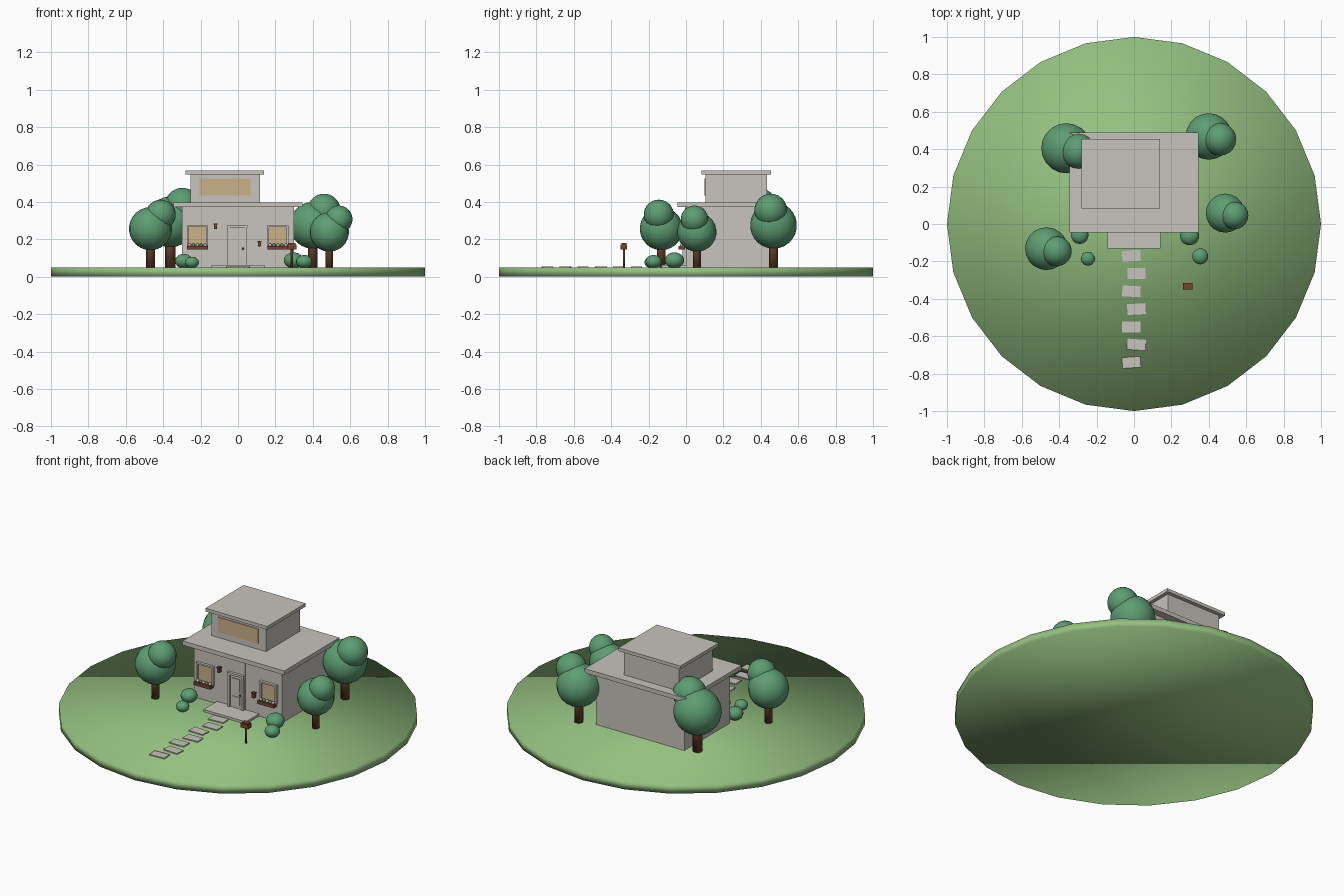
import bpy, math
from mathutils import Vector

cube = bpy.data.objects.get("Cube")
if cube:
    bpy.data.objects.remove(cube, do_unlink=True)


def material(name, rgb):
    m = bpy.data.materials.new(name)
    m.use_nodes = True
    m.diffuse_color = (*rgb, 1)
    m.node_tree.nodes["Principled BSDF"].inputs["Base Color"].default_value = (*rgb, 1)
    return m


GRASS = material("grass green", (0.30, 0.53, 0.22))
LEAF = material("leaf green", (0.11, 0.34, 0.17))
BARK = material("bark brown", (0.14, 0.055, 0.025))
STONE = material("warm grey", (0.58, 0.55, 0.51))
GLASS = material("amber glass", (0.60, 0.44, 0.25))
WOOD = material("red brown wood", (0.19, 0.055, 0.025))
METAL = material("dark metal", (0.06, 0.05, 0.045))

GROUND = 0.05


def finish(name, mat, smooth=False):
    ob = bpy.context.object
    ob.name = name
    ob.data.materials.append(mat)
    if smooth:
        bpy.ops.object.shade_smooth()
    return ob


def box(name, mat, x, y, z, turn=0):
    """Box from (low, high) ranges on each axis."""
    low, high = Vector((x[0], y[0], z[0])), Vector((x[1], y[1], z[1]))
    bpy.ops.mesh.primitive_cube_add(size=1, location=(low + high) / 2, rotation=(0, 0, turn))
    bpy.context.object.scale = high - low
    return finish(name, mat)


def ball(name, mat, centre, r, squash=1, segments=20):
    bpy.ops.mesh.primitive_uv_sphere_add(segments=segments, ring_count=segments * 2 // 3,
                                         radius=r, location=centre)
    bpy.context.object.scale.z = squash
    return finish(name, mat, True)


def cylinder(name, mat, x, y, z, r, sides, smooth=True):
    bpy.ops.mesh.primitive_cylinder_add(vertices=sides, radius=r, depth=z[1] - z[0],
                                        location=(x, y, sum(z) / 2))
    return finish(name, mat, smooth)


# Lawn
cylinder("lawn", GRASS, 0, 0, (0, GROUND), 1, 24)

# House volumes and flat roofs
box("lower_walls", STONE, (-0.30, 0.30), (0, 0.445), (GROUND, 0.375))
box("lower_roof", STONE, (-0.345, 0.345), (-0.045, 0.49), (0.372, 0.398))
box("upper_walls", STONE, (-0.255, 0.117), (0.105, 0.432), (0.395, 0.55))
box("upper_roof", STONE, (-0.28, 0.14), (0.083, 0.455), (0.547, 0.567))
box("upper_window", GLASS, (-0.205, 0.067), (0.099, 0.108), (0.435, 0.525))

# Entrance
box("porch", STONE, (-0.143, 0.143), (-0.13, 0), (GROUND, 0.064))
box("entrance_panel", STONE, (-0.055, 0.052), (-0.006, 0.01), (GROUND, 0.374))
box("door", STONE, (-0.044, 0.036), (-0.012, 0), (0.064, 0.262))
for name, x in (("left_jamb", 0.036), ("right_jamb", -0.056)):
    box("door_" + name, STONE, (x, x + 0.012), (-0.02, 0), (0.064, 0.262))
box("door_lintel", STONE, (-0.06, 0.052), (-0.022, 0), (0.262, 0.275))
for i, z in enumerate(((0.085, 0.135), (0.165, 0.245))):
    box(f"door_panel_{i}", STONE, (-0.03, 0.022), (-0.016, 0), z)
ball("door_knob", METAL, (0.026, -0.017, 0.15), 0.006, segments=12)

# Lower windows with frames, planters and flowers
for side, cx in (("right", -0.217), ("left", 0.213)):
    w = 0.052
    box(side + "_window", GLASS, (cx - w, cx + w), (-0.006, 0.002), (0.165, 0.265))
    for i, x in enumerate((cx - w - 0.005, cx + w - 0.005)):
        box(f"{side}_window_upright_{i}", STONE, (x, x + 0.01), (-0.016, 0), (0.16, 0.275))
    for i, z in enumerate((0.158, 0.265)):
        box(f"{side}_window_rail_{i}", STONE, (cx - w - 0.005, cx + w + 0.005),
            (-0.016, 0), (z, z + 0.01))
    box(side + "_planter", WOOD, (cx - 0.056, cx + 0.056), (-0.04, -0.005), (0.145, 0.165))
    for i in range(5):
        ball(f"{side}_flower_{i}", LEAF if i % 2 else STONE,
             (cx + (i - 2) * 0.021, -0.023, 0.169), 0.009, segments=12)

# Wall lanterns
for side, x, z in (("right", -0.12, 0.268), ("left", 0.115, 0.175)):
    box(side + "_lantern", WOOD, (x - 0.008, x + 0.008), (-0.022, 0), (z - 0.014, z + 0.012))
    box(side + "_lantern_cap", METAL, (x - 0.01, x + 0.01), (-0.024, 0), (z + 0.012, z + 0.017))

# Stepping stones
for i in range(7):
    x = 0.013 if i % 2 else -0.014
    y = -0.17 - i * 0.095
    turn = math.radians((4, 0, -3, 3, 0, -4, 4)[i])
    box(f"stepping_stone_{i}", STONE, (x - 0.049, x + 0.049), (y - 0.029, y + 0.029),
        (GROUND - 0.005, 0.056), turn)

# Mailbox
cylinder("mailbox_post", BARK, 0.288, -0.332, (GROUND, 0.15), 0.006, 8)
box("mailbox", WOOD, (0.263, 0.313), (-0.35, -0.315), (0.147, 0.172))
box("mailbox_lid", WOOD, (0.268, 0.308), (-0.346, -0.319), (0.172, 0.18))

# Trees: the crown radius sets all other sizes
for i, (x, y, r) in enumerate(((-0.468, -0.132, 0.115), (0.488, 0.058, 0.105),
                               (0.40, 0.468, 0.125), (-0.362, 0.405, 0.135))):
    z = GROUND + 1.8 * r
    cylinder(f"trunk_{i}", BARK, x, y, (GROUND, z), 0.2 * r, 12)
    ball(f"crown_{i}", LEAF, (x, y, z), r)
    ball(f"upper_crown_{i}", LEAF, (x + 0.48 * r, y - 0.12 * r, z + 0.65 * r), 0.7 * r)

# Bushes
for i, (x, y, r) in enumerate(((-0.29, -0.06, 0.047), (-0.246, -0.185, 0.037),
                               (0.297, -0.062, 0.052), (0.354, -0.173, 0.043))):
    ball(f"bush_{i}", LEAF, (x, y, GROUND + 0.72 * r), r, 0.82)
